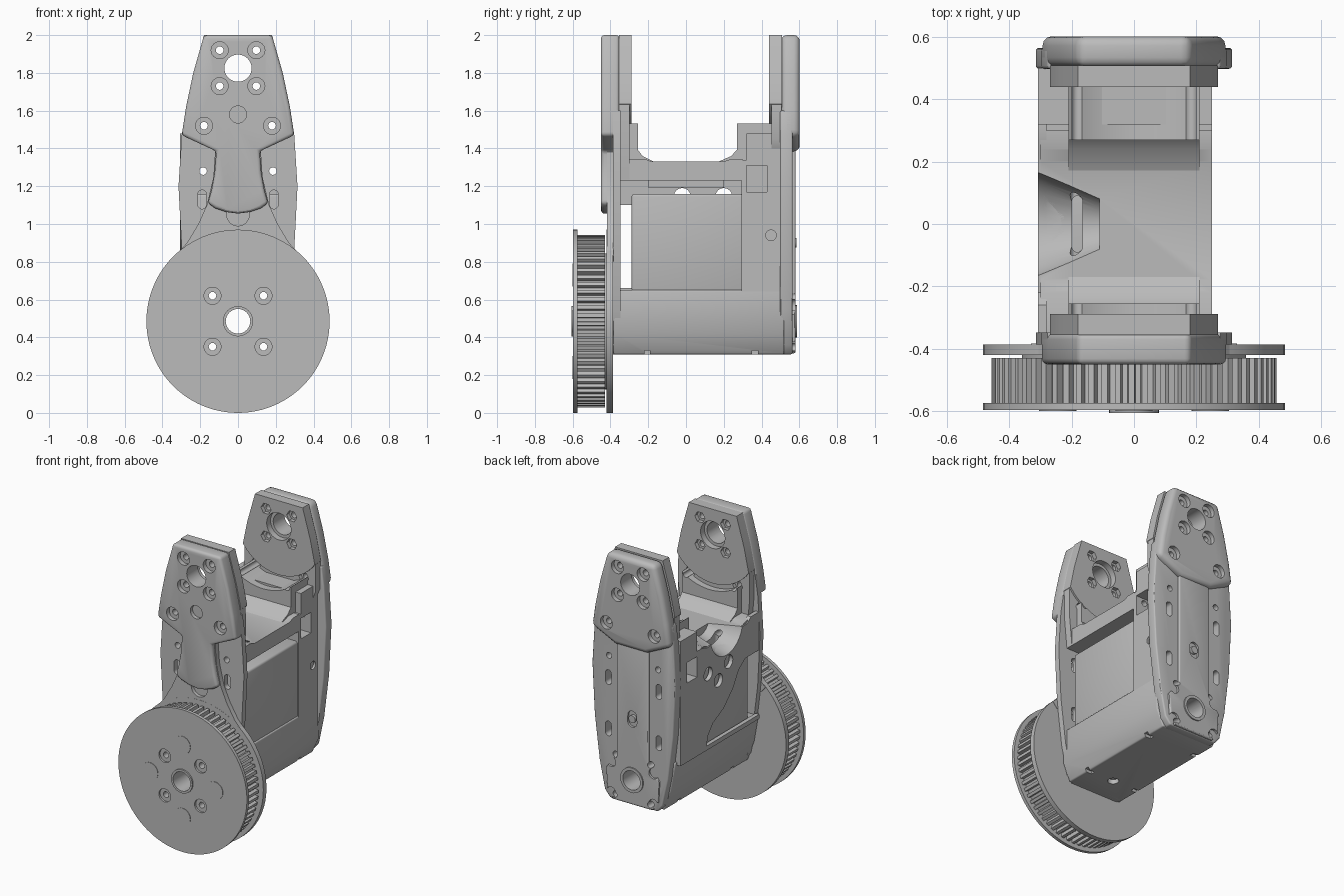
import bpy, bmesh
from math import sin, cos, pi, radians, sqrt

if "Cube" in bpy.data.objects:
    bpy.data.objects.remove(bpy.data.objects["Cube"], do_unlink=True)

grey = bpy.data.materials.new("light_grey")
grey.use_nodes = True
grey.diffuse_color = (0.5, 0.5, 0.5, 1)
grey.node_tree.nodes["Principled BSDF"].inputs["Base Color"].default_value = (0.5, 0.5, 0.5, 1)
parts = []
AXLE, JOINT = 0.485, 1.825


# --- profile helpers -------------------------------------------------------
def circ(u, v, r, n=32):
    return [(u + r * cos(2 * pi * i / n), v + r * sin(2 * pi * i / n)) for i in range(n)]


def slot(u, v, w, h):
    return [(x, z + (h / 2 - w / 2) * (1 if z > v else -1)) for x, z in circ(u, v, w / 2, 18)]


def rect(u0, u1, v0, v1):
    return [(u0, v0), (u1, v0), (u1, v1), (u0, v1)]


def mirrored(right):
    """Closed profile from its right half, listed bottom to top."""
    return right + [(-x, z) for x, z in reversed(right) if x > 0]


HALF = [(0.31, 0.18), (0.36, 0.22), (0.55, 0.26), (0.85, 0.297), (1.2, 0.315),
        (1.47, 0.298), (1.62, 0.275), (1.8, 0.237), (2.0, 0.18)]


def edge(z0, z1):
    """Right edge of the tapered frame outline between two heights."""
    def width(z):
        for (a, wa), (b, wb) in zip(HALF, HALF[1:]):
            if z <= b:
                return wa + (wb - wa) * (z - a) / (b - a)
        return HALF[-1][1]
    zs = sorted({z0, z1} | {z for z, w in HALF if z0 < z < z1})
    return [(width(z), z) for z in zs]


def arc(r, x0, x1, n=20):
    xs = [x0 + (x1 - x0) * i / n for i in range(n + 1)]
    return [(x, JOINT - sqrt(r * r - x * x)) for x in xs]


# --- mesh helpers ----------------------------------------------------------
def loft(shapes):
    """Each shape joins two profiles of equal length, set at two places on an axis."""
    place = {"y": lambda u, v, d: (u, d, v), "x": lambda u, v, d: (d, u, v),
             "z": lambda u, v, d: (u, v, d)}
    bm = bmesh.new()
    for p, q, a, b, axis in shapes:
        rings = [[bm.verts.new(place[axis](u, v, d)) for u, v in pts] for pts, d in ((p, a), (q, b))]
        bm.faces.new(rings[0])
        bm.faces.new(rings[1])
        for i in range(len(p)):
            j = (i + 1) % len(p)
            bm.faces.new((rings[0][i], rings[0][j], rings[1][j], rings[1][i]))
    bmesh.ops.recalc_face_normals(bm, faces=bm.faces[:])
    me = bpy.data.meshes.new("mesh")
    bm.to_mesh(me)
    bm.free()
    return me


def prisms(shapes):
    """Each shape is (profile, start, end, axis)."""
    return loft([(p, p, a, b, axis) for p, a, b, axis in shapes])


def bake(ob):
    dg = bpy.context.evaluated_depsgraph_get()
    me = bpy.data.meshes.new_from_object(ob.evaluated_get(dg))
    ob.modifiers.clear()
    ob.data = me


def part(name, *shapes, bevel=0):
    ob = bpy.data.objects.new(name, prisms(shapes))
    ob.data.materials.append(grey)
    bpy.context.scene.collection.objects.link(ob)
    if bevel:
        m = ob.modifiers.new("bevel", "BEVEL")
        m.width, m.segments, m.limit_method, m.angle_limit = bevel, 3, "ANGLE", radians(50)
        bake(ob)
    parts.append(ob)
    return ob


def cut(ob, *shapes, mesh=None):
    cutter = bpy.data.objects.new("cutter", mesh or prisms(shapes))
    cutter.hide_render = True
    bpy.context.scene.collection.objects.link(cutter)
    m = ob.modifiers.new("cut", "BOOLEAN")
    m.operation, m.solver, m.object = "DIFFERENCE", "EXACT", cutter
    bake(ob)
    bpy.data.objects.remove(cutter, do_unlink=True)


# --- shared hole pattern ---------------------------------------------------
SIDES = (-1, 1)
cap_screws = [(s * 0.097, z) for s in SIDES for z in (1.73, 1.92)]
rim_screws = [(s * 0.18, 1.52) for s in SIDES]
hub_screws = [(s * 0.135, z) for s in SIDES for z in (0.35, 0.62)]
through = [(circ(x, z, 0.02, 16), -1, 1, "y") for x, z in cap_screws + rim_screws + hub_screws]
through += [(circ(s * 0.185, 1.28, 0.02, 16), -1, 1, "y") for s in SIDES]
through += [(circ(0, AXLE, 0.065), -1, 1, "y"), (circ(0, JOINT, 0.072), -1, 1, "y")]
slots = [(slot(s * 0.19, z, 0.045, 0.1), -1, 1, "y") for s in SIDES for z in (0.78, 1.13)]
WINDOW = rect(0.32, 0.43, 1.17, 1.31)

# --- pulley ----------------------------------------------------------------
teeth = []
N = 66
for i in range(N):
    for f, r in ((0, 0.432), (0.4, 0.432), (0.48, 0.457), (0.92, 0.457)):
        a = 2 * pi * (i + f) / N
        teeth.append((r * cos(a), AXLE + r * sin(a)))
flange = part("pulley_front_flange", (circ(0, AXLE, 0.485, 96), -0.597, -0.575, "y"))
gear = part("pulley_teeth", (teeth, -0.576, -0.43, "y"))
spacer = part("pulley_spacer", (circ(0, AXLE, 0.36, 64), -0.431, -0.419, "y"))
disc = part("pulley_back_disc", (circ(0, AXLE, 0.485, 96), -0.42, -0.386, "y"))
hub = part("pulley_hub_ring", (circ(0, AXLE, 0.08), -0.607, -0.595, "y"))
for ob in (flange, gear, spacer, disc, hub):
    cut(ob, *through)
cut(flange, *[(circ(x, z, 0.045, 24), -0.7, -0.583, "y") for x, z in hub_screws])
part("pulley_plugs", *[(circ(0.245 * cos(k * pi / 2), AXLE + 0.245 * sin(k * pi / 2), 0.06),
                        -0.6, -0.595, "y") for k in range(4)])

# --- front neck and frame plates -------------------------------------------
neck = part("front_neck", (mirrored([(0.3, 0.8), (0.33, 0.835), (0.27, 0.9), (0.21, 1.0), (0.165, 1.1),
                                     (0.13, 1.25), (0.12, 1.4)]), -0.419, -0.384, "y"))
cut(neck, (circ(0, 1.05, 0.06), -0.5, -0.395, "y"))
front_plate = part("front_plate", (mirrored(edge(0.31, 1.6)), -0.386, -0.348, "y"))
back_plate = part("back_plate", (mirrored(edge(0.31, 1.6)), 0.498, 0.565, "y"), bevel=0.01)
for ob in (front_plate, back_plate):
    cut(ob, *through, *slots)
spine = part("back_spine", (mirrored([(0.15, 0.315), (0.19, 0.36), (0.2, 0.52), (0.12, 0.63), (0.12, 1.43)]),
                            0.555, 0.58, "y"), bevel=0.01)
boss = part("back_axle_ring", (circ(0, AXLE, 0.085), 0.57, 0.588, "y"))
cut(spine, *through)
cut(spine, (slot(0, 0.9, 0.07, 0.11), 0.565, 0.7, "y"),
    *[(circ(s * 0.16, z, 0.035, 24), 0.56, 0.7, "y") for s in SIDES for z in (0.36, 0.57)])
cut(boss, *through)
part("back_center_screw", (circ(0, 0.9, 0.025, 16), 0.56, 0.584, "y"))


# --- joint caps, front and back --------------------------------------------
def joint_cap(name, s, lower, filler_bottom, round_off):
    def y(d):
        return -d if s < 0 else d + 0.152
    outer = part(name + "_cap", (mirrored(lower + edge(1.47, 2.0)), y(0.352), y(0.45), "y"), bevel=round_off)
    inner = part(name + "_cap_inner", (arc(0.33, -0.27, 0.27) + mirrored(edge(1.65, 2.0)), y(0.288),
                                       y(0.356), "y"))
    filler = part(name + "_cap_filler", (mirrored([(0.25, filler_bottom), (0.27, 1.45), (0.268, 1.64)]),
                                         y(0.3), y(0.354), "y"))
    for ob in (outer, inner, filler):
        cut(ob, *through)
    cut(outer, *[(circ(x, z, 0.045, 24), y(0.42), y(0.6), "y") for x, z in cap_screws + rim_screws])
    cut(inner, (circ(0, JOINT, 0.092), y(0.2), y(0.33), "y"),
        *[(circ(x, z, 0.038, 6), y(0.2), y(0.315), "y") for x, z in cap_screws])
    cut(filler, *[(circ(x, z, 0.038, 6), y(0.2), y(0.325), "y") for x, z in rim_screws])
    return outer


tongue = [(0, 1.055), (0.06, 1.063), (0.12, 1.083), (0.16, 1.11), (0.14, 1.18), (0.124, 1.27), (0.115, 1.385)]
front_cap = joint_cap("front", -1, tongue, 1.235, 0.018)
cut(front_cap, (circ(0, 1.58, 0.045), -0.6, -0.425, "y"))
joint_cap("back", 1, [(0.12, 1.385)], 1.4, 0.03)

# --- lower housing ---------------------------------------------------------
base = part("lower_housing", ([(-0.2, 0.31), (0.2, 0.31), (0.25, 0.42), (0.25, 0.65), (-0.285, 0.65),
                               (-0.25, 0.45)], -0.384, 0.52, "y"), bevel=0.008)
cut(base, *through)
cut(base, (circ(0, -0.2, 0.035), 0.2, 0.34, "z"),
    *[(rect(x - 0.03, x + 0.03, y, y + 0.03), 0.2, 0.33, "z") for x in (-0.19, 0.19) for y in (-0.22, 0.35)])

# --- motor and rear column -------------------------------------------------
part("motor_body", (rect(-0.27, 0.242, -0.288, 0.31), 0.64, 1.16, "z"), bevel=0.015)
column = part("rear_column", ([(0.295, 0.63), (0.5, 0.63), (0.5, 1.48), (0.32, 1.48), (0.32, 1.34),
                               (0.295, 1.34)], -0.295, 0.25, "x"))
cut(column, *through)
cut(column, (WINDOW, 0.15, 0.4, "x"), (WINDOW, -0.4, -0.2, "x"), (circ(0.45, 0.94, 0.028, 24), 0.235, 0.4, "x"))

# --- side wall with stepped opening and holes ------------------------------
wall = part("side_wall", ([(-0.35, 0.63), (0.5, 0.63), (0.5, 1.48), (0.32, 1.48), (0.32, 1.345), (0.27, 1.345),
                           (0.22, 1.328), (-0.22, 1.328), (-0.26, 1.36), (-0.35, 1.36)], -0.308, -0.28, "x"))
cut(wall, ([(-0.4, 0.66), (0.22, 0.66), (0.2, 0.73), (0.15, 0.79), (0.03, 0.85), (-0.07, 0.95),
            (-0.13, 1.05), (-0.2, 1.1), (-0.4, 1.1)], -0.5, -0.2, "x"), (WINDOW, -0.5, -0.2, "x"),
    *[(circ(y, z, 0.045, 24), -0.5, -0.2, "x") for y, z in ((-0.02, 1.145), (0.2, 1.145), (0.09, 1.06))])

# --- saddle between the caps -----------------------------------------------
saddle = part("saddle", ([(-0.35, 1.23), (0.3, 1.23), (0.3, 1.345), (0.24, 1.345), (0.2, 1.33),
                          (-0.18, 1.33), (-0.22, 1.345), (-0.35, 1.345)], -0.3, 0.25, "x"))
cut(saddle, *through)
cut(saddle, *[(rect(x - 0.035, x + 0.035, y - 0.018, y + 0.018), 1.26, 1.5, "z")
              for x in (-0.165, 0.165) for y in (-0.19, 0.22)])
scoop_floor = part("scoop_floor", (rect(-0.29, -0.12, -0.2, 0.2), 1.192, 1.235, "z"))

# conical scoop opening through the side wall, with a slit in its floor
for ob in (saddle, wall, scoop_floor):
    cut(ob, mesh=loft([(circ(0, 1.37, 0.18, 40), circ(0, 1.37, 0.09, 40), -0.33, -0.11, "x")]))
for ob in (saddle, scoop_floor):
    cut(ob, (slot(-0.182, 0, 0.035, 0.18), 1.0, 1.3, "z"))

# curved rims under the caps, with a fillet at the foot
rim = [(-0.21, 1.24)] + arc(0.36, -0.21, 0.21) + [(0.21, 1.24)]
front_rim = part("front_rim", (rim, -0.352, -0.255, "y"))
rear_rim = part("rear_rim", (rim, 0.27, 0.5, "y"))
for ob in (front_rim, rear_rim):
    cut(ob, *through)
cut(rear_rim, (WINDOW, 0.15, 0.4, "x"))
part("rim_fillets", ([(0.16, 1.325), (0.275, 1.325), (0.275, 1.4), (0.24, 1.36)], -0.21, 0.21, "x"),
     ([(-0.16, 1.325), (-0.26, 1.325), (-0.26, 1.4), (-0.23, 1.36)], -0.21, 0.21, "x"))

# --- smooth shading with sharp edges kept ----------------------------------
bpy.ops.object.select_all(action="DESELECT")
for ob in parts:
    ob.select_set(True)
bpy.context.view_layer.objects.active = parts[0]
bpy.ops.object.shade_smooth_by_angle(angle=radians(30))
